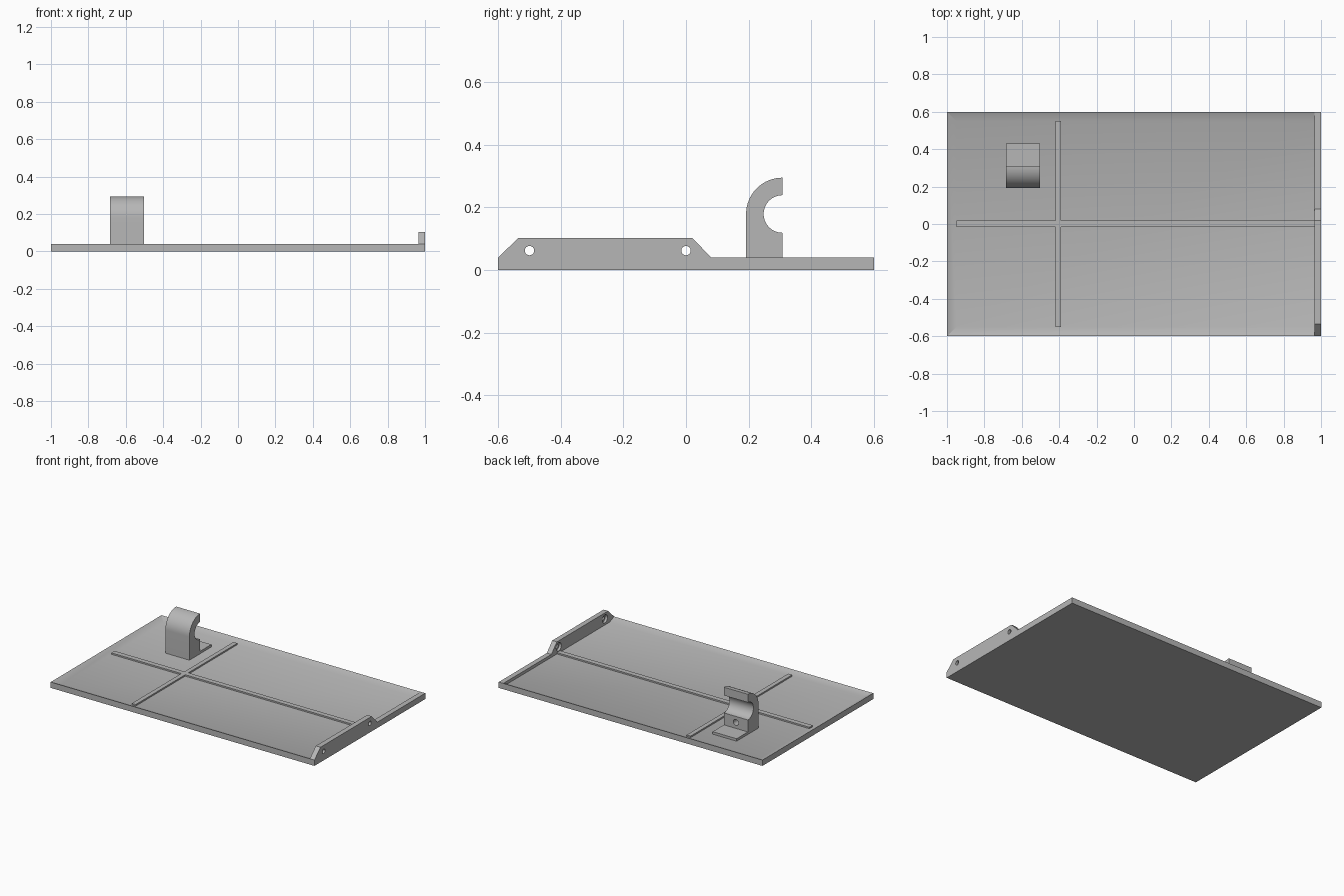
import bpy, bmesh, math
from mathutils import Vector

cube = bpy.data.objects.get("Cube")
if cube:
    bpy.data.objects.remove(cube, do_unlink=True)

grey = bpy.data.materials.new("plain grey")
grey.use_nodes = True
grey.diffuse_color = (0.47, 0.47, 0.47, 1)
grey.node_tree.nodes["Principled BSDF"].inputs["Base Color"].default_value = grey.diffuse_color


def finish(name, bm):
    bmesh.ops.recalc_face_normals(bm, faces=bm.faces)
    mesh = bpy.data.meshes.new(name)
    bm.to_mesh(mesh)
    bm.free()
    mesh.materials.append(grey)
    obj = bpy.data.objects.new(name, mesh)
    bpy.context.collection.objects.link(obj)
    return obj


def extrude_x(name, profile, x0, x1):
    """Solid from a (y, z) outline swept along x."""
    bm = bmesh.new()
    face = bm.faces.new([bm.verts.new((x0, y, z)) for y, z in profile])
    new = bmesh.ops.extrude_face_region(bm, geom=[face])["geom"]
    verts = [v for v in new if isinstance(v, bmesh.types.BMVert)]
    bmesh.ops.translate(bm, verts=verts, vec=(x1 - x0, 0, 0))
    return finish(name, bm)


def box(name, x0, x1, y0, y1, z0, z1):
    return extrude_x(name, [(y0, z0), (y1, z0), (y1, z1), (y0, z1)], x0, x1)


def drill(obj, start, end, radius):
    """Cut a round hole between two points."""
    a, b = Vector(start), Vector(end)
    bm = bmesh.new()
    bmesh.ops.create_cone(bm, cap_ends=True, segments=32, radius1=radius,
                          radius2=radius, depth=(b - a).length)
    cutter = finish("hole_cutter", bm)
    cutter.hide_render = True
    cutter.rotation_mode = 'QUATERNION'
    cutter.rotation_quaternion = (b - a).to_track_quat('Z', 'Y')
    cutter.location = (a + b) / 2
    mod = obj.modifiers.new("hole", 'BOOLEAN')
    mod.operation = 'DIFFERENCE'
    mod.solver = 'EXACT'
    mod.object = cutter
    bpy.context.view_layer.objects.active = obj
    bpy.ops.object.modifier_apply(modifier=mod.name)
    bpy.data.objects.remove(cutter, do_unlink=True)


RIM, FLOOR, LIP = 0.04, 0.02, 0.965

# Shallow tray: three sloped sides and a square lip on the left edge
bm = bmesh.new()
corners = [(-1, -0.6), (1, -0.6), (1, 0.6), (-1, 0.6)]
base = [bm.verts.new((x, y, 0)) for x, y in corners]
A, B, C, D = [bm.verts.new((x, y, RIM)) for x, y in corners]
E, F = [bm.verts.new((LIP, y, RIM)) for y in (-0.6, 0.6)]
a, b, c, d = [bm.verts.new((x, y, FLOOR)) for x, y in
              [(-0.95, -0.55), (LIP, -0.55), (LIP, 0.55), (-0.95, 0.55)]]
for loop in [base, (base[0], base[1], B, E, A), (base[1], base[2], C, B),
             (base[2], base[3], D, F, C), (base[3], base[0], A, D),
             (E, B, C, F), (A, E, b, a), (F, D, d, c), (D, A, a, d),
             (E, F, c, b), (a, b, c, d)]:
    bm.faces.new(loop)
tray = finish("tray_plate", bm)

# Crossed stiffening ribs
long_rib = box("long_rib", -0.95, LIP, -0.015, 0.02, FLOOR - 0.005, 0.03)
cross_ribs = [box("cross_rib_" + side, -0.42, -0.39, y0, y1, FLOOR - 0.005, 0.03)
              for side, y0, y1 in (("front", -0.55, -0.015), ("back", 0.02, 0.55))]

# Upright hinge flange with counterbored holes
flange = extrude_x("hinge_flange", [(-0.6, RIM), (0.08, RIM), (0.02, 0.103),
                                    (-0.535, 0.103)], LIP, 1)
for y in (-0.5, 0):
    drill(flange, (0.9, y, 0.062), (1.1, y, 0.062), 0.015)
    for part in (flange, tray):
        drill(part, (0.94, y, 0.062), (0.982, y, 0.062), 0.028)

# Hook: block rising into an open half ring
cy, cz, outer, inner = 0.308, 0.179, 0.116, 0.06
arc = [math.radians(90 + 90 * i / 16) for i in range(17)]
notch = [math.radians(270 - 180 * i / 32) for i in range(33)]
outline = [(cy + outer * math.cos(t), cz + outer * math.sin(t)) for t in arc]
outline += [(cy - outer, FLOOR - 0.005), (cy, FLOOR - 0.005)]
outline += [(cy + inner * math.cos(t), cz + inner * math.sin(t)) for t in notch]
hook = extrude_x("hook", outline, -0.685, -0.503)
drill(hook, (-0.594, 0.24, 0.078), (-0.594, 0.4, 0.078), 0.02)
foot = box("hook_foot", -0.685, -0.503, cy, 0.43, FLOOR - 0.005, 0.037)

# Smooth shading with sharp edges kept
bpy.ops.object.select_all(action='DESELECT')
for obj in [tray, long_rib, *cross_ribs, flange, hook, foot]:
    obj.select_set(True)
    bpy.context.view_layer.objects.active = obj
bpy.ops.object.shade_smooth_by_angle(angle=math.radians(30))
